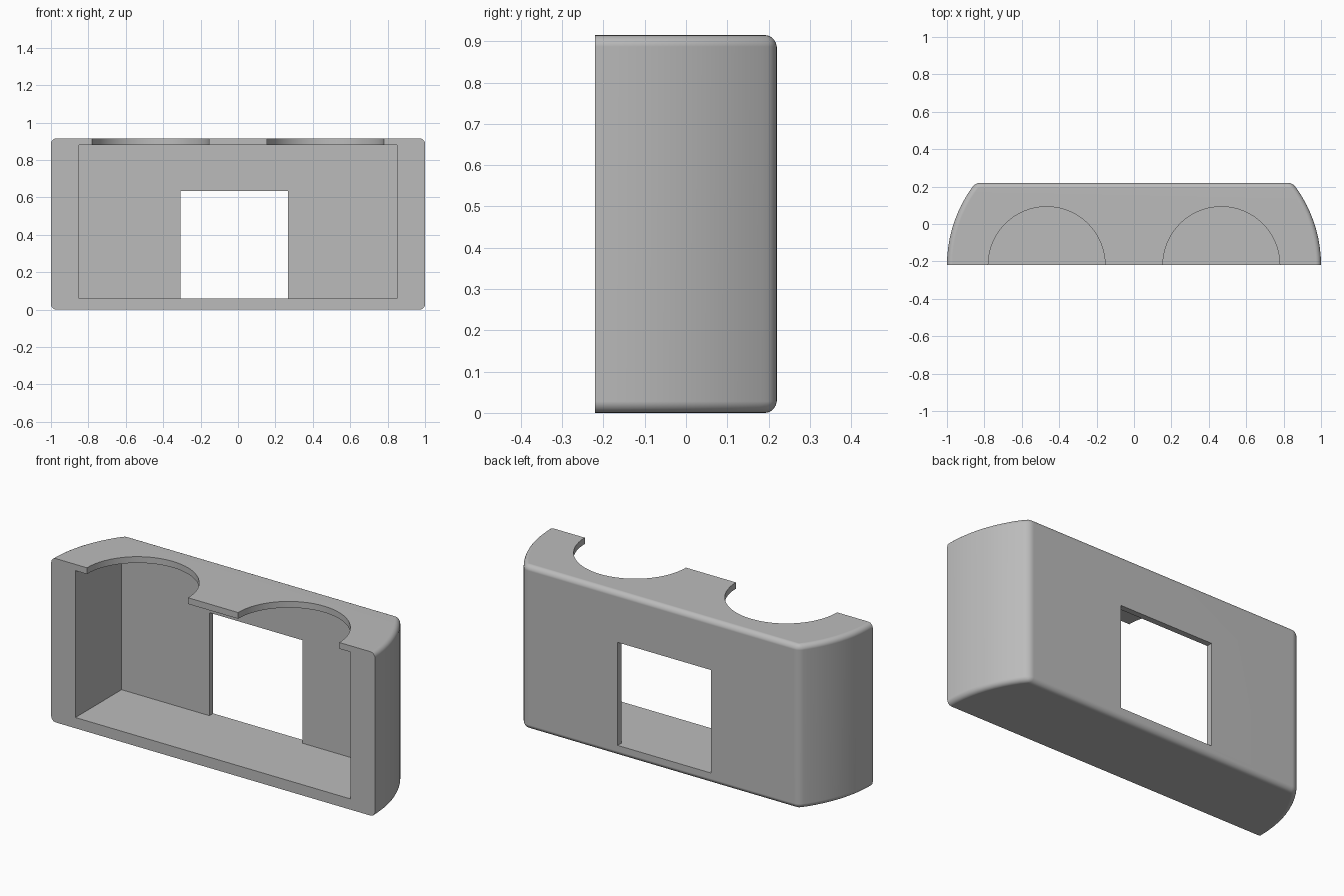
import bpy, bmesh, math

default = bpy.data.objects.get("Cube")
if default:
    bpy.data.objects.remove(default, do_unlink=True)

HEIGHT, HALF_DEPTH = 0.915, 0.22
WALL_BACK, FLOOR, CEILING = 0.187, 0.06, 0.88
SIDE_RADIUS, SIDE_STEPS, ROUNDING = 0.71, 10, 0.028

grey = bpy.data.materials.new("plain grey")
grey.use_nodes = True
colour = (0.5, 0.5, 0.5, 1)
grey.diffuse_color = colour
grey.node_tree.nodes["Principled BSDF"].inputs["Base Color"].default_value = colour


def extrude_profile(name, points, z0, z1):
    """Solid prism from an outline in the ground plane."""
    bm = bmesh.new()
    base = bm.faces.new([bm.verts.new((x, y, z0)) for x, y in points])
    top = bmesh.ops.extrude_face_region(bm, geom=[base])["geom"]
    bmesh.ops.translate(bm, vec=(0, 0, z1 - z0),
                        verts=[v for v in top if isinstance(v, bmesh.types.BMVert)])
    bmesh.ops.recalc_face_normals(bm, faces=bm.faces)
    mesh = bpy.data.meshes.new(name)
    bm.to_mesh(mesh)
    bm.free()
    mesh.materials.append(grey)
    obj = bpy.data.objects.new(name, mesh)
    bpy.context.collection.objects.link(obj)
    return obj


def box(name, x0, x1, y0, y1, z0, z1):
    return extrude_profile(name, [(x0, y0), (x1, y0), (x1, y1), (x0, y1)], z0, z1)


def apply(obj, mod):
    bpy.context.view_layer.objects.active = obj
    bpy.ops.object.modifier_apply(modifier=mod.name)


def cut(obj, cutter):
    cutter.hide_render = True
    mod = obj.modifiers.new("cut", "BOOLEAN")
    mod.operation, mod.solver, mod.object = "DIFFERENCE", "EXACT", cutter
    apply(obj, mod)
    bpy.data.objects.remove(cutter, do_unlink=True)


# Shell: curved sides, flat back, extended past the front for a clean trim
sweep = math.asin(2 * HALF_DEPTH / SIDE_RADIUS)
right_side = [(1, -0.4)]
for i in range(SIDE_STEPS + 1):
    a = sweep * i / SIDE_STEPS
    right_side.append((1 - SIDE_RADIUS * (1 - math.cos(a)),
                       SIDE_RADIUS * math.sin(a) - HALF_DEPTH))
outline = right_side + [(-x, y) for x, y in reversed(right_side)]
shell = extrude_profile("shell", outline, 0, HEIGHT)

bevel = shell.modifiers.new("rounding", "BEVEL")
bevel.width, bevel.segments = ROUNDING, 5
bevel.limit_method, bevel.angle_limit = "ANGLE", math.radians(25)
bevel.use_clamp_overlap = False
apply(shell, bevel)

# Flat open front, inner cavity and window through the back
cut(shell, box("front_trim", -2, 2, -1, -HALF_DEPTH, -1, 2))
cut(shell, box("cavity", -0.85, 0.85, -0.5, WALL_BACK, FLOOR, CEILING))
cut(shell, box("window", -0.307, 0.268, 0, 0.5, FLOOR, 0.635))

# Two half-round notches in the top panel
for side in (-1, 1):
    ring = [(side * 0.467 + 0.3125 * math.cos(math.tau * i / 64),
             -HALF_DEPTH + 0.3125 * math.sin(math.tau * i / 64)) for i in range(64)]
    cut(shell, extrude_profile("notch", ring, 0.75, 1.1))

# Smooth the rounded areas, keep cut edges crisp
bpy.ops.object.select_all(action="DESELECT")
shell.select_set(True)
bpy.context.view_layer.objects.active = shell
bpy.ops.object.shade_smooth_by_angle(angle=math.radians(30))
weighted = shell.modifiers.new("even shading", "WEIGHTED_NORMAL")
weighted.keep_sharp = True
